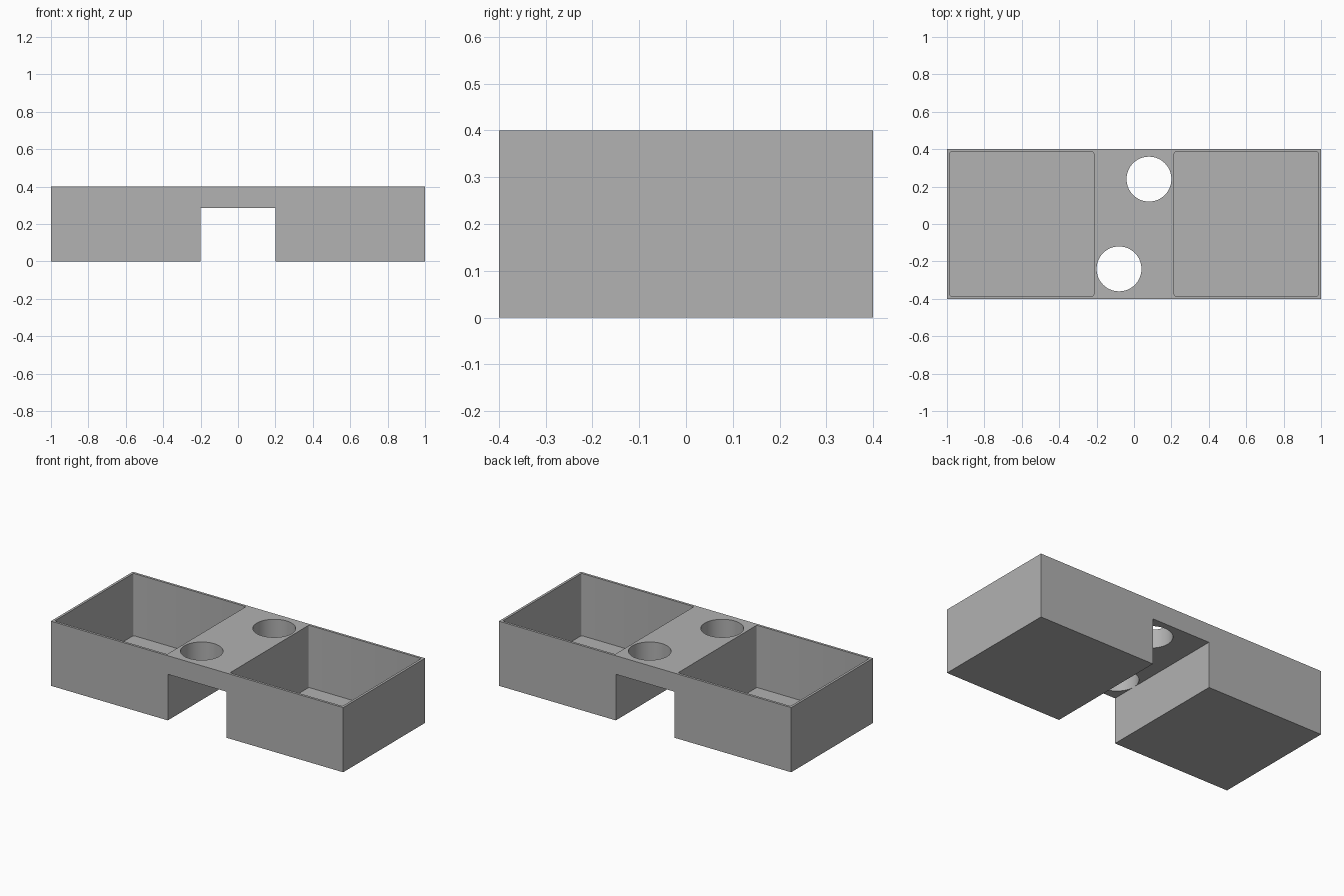
import bpy
import bmesh
from mathutils import Matrix, Vector

HALF_X, HALF_Y, HEIGHT = 1.0, 0.4, 0.4
GAP, BRIDGE_Z, WALL = 0.2, 0.285, 0.015
HOLE_R = 0.12

default = bpy.data.objects.get("Cube")
if default:
    bpy.data.objects.remove(default, do_unlink=True)

grey = bpy.data.materials.new("plain grey")
grey.use_nodes = True
grey.diffuse_color = (0.445, 0.445, 0.445, 1)
grey.node_tree.nodes["Principled BSDF"].inputs["Base Color"].default_value = grey.diffuse_color


def make_object(name, bm):
    bmesh.ops.recalc_face_normals(bm, faces=bm.faces)
    mesh = bpy.data.meshes.new(name)
    bm.to_mesh(mesh)
    bm.free()
    mesh.materials.append(grey)
    obj = bpy.data.objects.new(name, mesh)
    bpy.context.collection.objects.link(obj)
    return obj


def cut(target, bm):
    """Subtract a helper solid and remove it again."""
    cutter = make_object("cutter", bm)
    cutter.hide_render = True
    mod = target.modifiers.new("cut", "BOOLEAN")
    mod.operation, mod.solver, mod.object = "DIFFERENCE", "EXACT", cutter
    bpy.context.view_layer.objects.active = target
    bpy.ops.object.modifier_apply(modifier=mod.name)
    bpy.data.objects.remove(cutter, do_unlink=True)


# Body: bridge-shaped front profile swept from front to back
profile = [(-HALF_X, 0), (-GAP, 0), (-GAP, BRIDGE_Z), (GAP, BRIDGE_Z),
           (GAP, 0), (HALF_X, 0), (HALF_X, HEIGHT), (-HALF_X, HEIGHT)]
bm = bmesh.new()
face = bm.faces.new([bm.verts.new((x, -HALF_Y, z)) for x, z in profile])
swept = bmesh.ops.extrude_face_region(bm, geom=[face])["geom"]
bmesh.ops.translate(bm, vec=Vector((0, 2 * HALF_Y, 0)),
                    verts=[g for g in swept if isinstance(g, bmesh.types.BMVert)])
body = make_object("double_tray_body", bm)

for side in (-1, 1):
    # Open compartment with slightly rounded vertical corners
    bm = bmesh.new()
    size = (HALF_X - GAP - 2 * WALL, 2 * (HALF_Y - WALL), HEIGHT)
    centre = Vector((side * (HALF_X + GAP) / 2, 0, WALL + HEIGHT / 2))
    bmesh.ops.create_cube(bm, size=1, matrix=Matrix.Translation(centre) @ Matrix.Diagonal((*size, 1)))
    upright = [e for e in bm.edges if abs(e.verts[0].co.z - e.verts[1].co.z) > 0.1]
    bmesh.ops.bevel(bm, geom=upright, offset=0.008, segments=4, profile=0.5, affect="EDGES")
    cut(body, bm)

    # Round hole through the bridge
    bm = bmesh.new()
    bmesh.ops.create_cone(bm, cap_ends=True, segments=64, radius1=HOLE_R, radius2=HOLE_R, depth=0.4,
                          matrix=Matrix.Translation((side * 0.08, side * 0.24, 0.35)))
    cut(body, bm)

# Smooth the hole walls, keep all corners crisp
bpy.ops.object.select_all(action="DESELECT")
body.select_set(True)
bpy.context.view_layer.objects.active = body
bpy.ops.object.shade_smooth_by_angle(angle=0.5)
